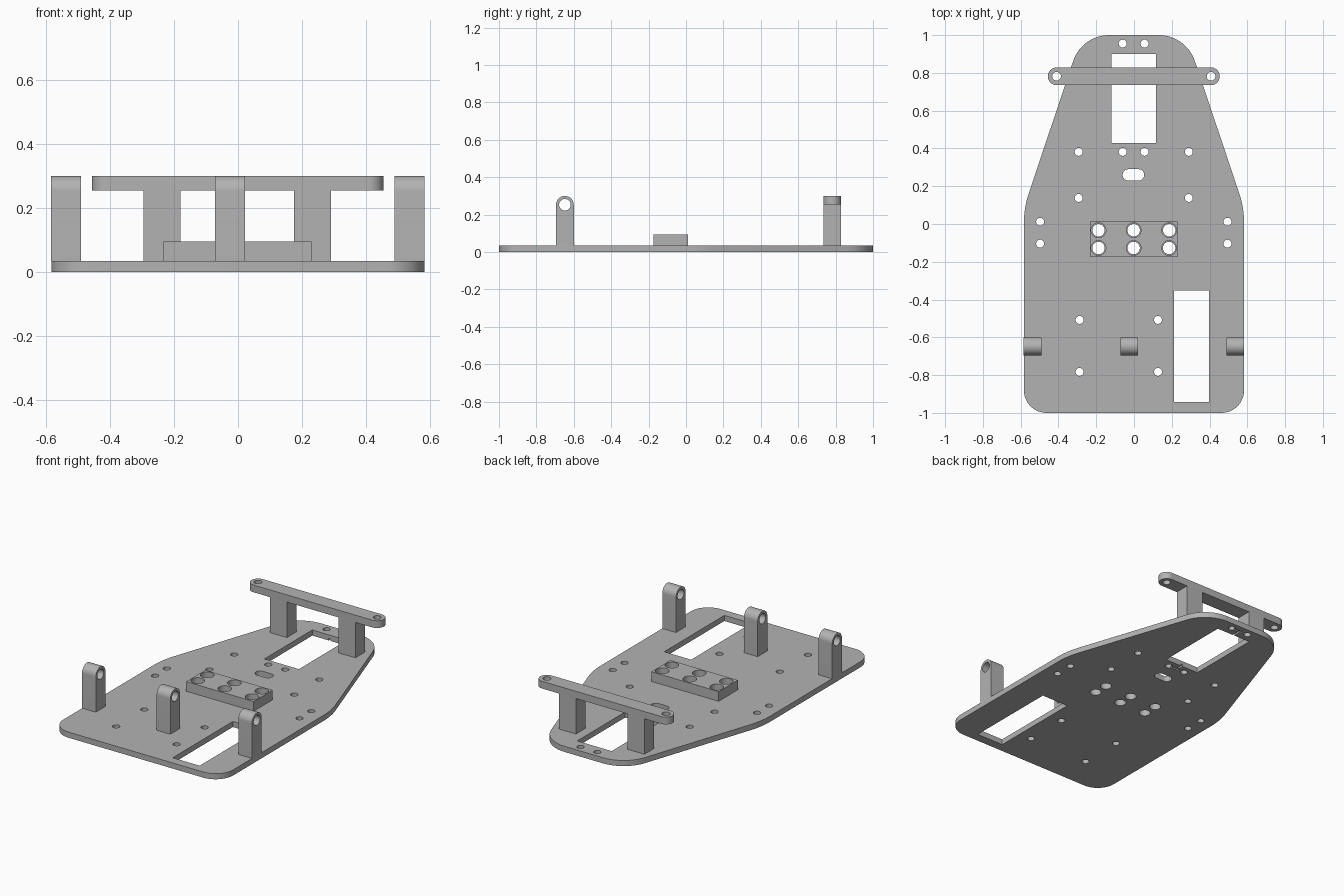
import bpy, bmesh
from math import cos, sin, pi, tan
from mathutils import Vector, Matrix

cube = bpy.data.objects.get("Cube")
if cube:
    bpy.data.objects.remove(cube)

grey = bpy.data.materials.new("plain grey plastic")
grey.use_nodes = True
colour = (0.45, 0.45, 0.45, 1)
grey.diffuse_color = colour
grey.node_tree.nodes["Principled BSDF"].inputs["Base Color"].default_value = colour


def circle(x, y, r, n=32):
    return [(x + r * cos(2 * pi * i / n), y + r * sin(2 * pi * i / n)) for i in range(n)]


def rounded(corners, steps=12):
    """Closed outline from (x, y, radius) corners, listed counter-clockwise."""
    out = []
    for i, (x, y, r) in enumerate(corners):
        p = Vector((x, y))
        a = (Vector(corners[i - 1][:2]) - p).normalized()
        b = (Vector(corners[(i + 1) % len(corners)][:2]) - p).normalized()
        if r == 0:
            out.append((x, y))
            continue
        half = a.angle(b) / 2
        centre = p + (a + b).normalized() * r / sin(half)
        start = p + a * r / tan(half) - centre
        for k in range(steps + 1):
            v = Matrix.Rotation((pi - 2 * half) * k / steps, 2) @ start
            out.append(tuple(centre + v))
    return out


def rect(x0, x1, y0, y1, r=0):
    return rounded([(x0, y0, r), (x1, y0, r), (x1, y1, r), (x0, y1, r)])


def prism(name, loops, z0, z1, turn=None):
    """Extrude an outline (first loop) with holes (other loops) from z0 to z1."""
    curve = bpy.data.curves.new(name, 'CURVE')
    curve.dimensions, curve.fill_mode = '2D', 'BOTH'
    curve.extrude = (z1 - z0) / 2
    for loop in loops:
        s = curve.splines.new('POLY')
        s.points.add(len(loop) - 1)
        for pt, (x, y) in zip(s.points, loop):
            pt.co = (x, y, 0, 1)
        s.use_cyclic_u = True
    temp = bpy.data.objects.new(name + " profile", curve)
    bpy.context.collection.objects.link(temp)
    dg = bpy.context.evaluated_depsgraph_get()
    mesh = bpy.data.meshes.new_from_object(temp.evaluated_get(dg))
    bpy.data.objects.remove(temp)
    bm = bmesh.new()
    bm.from_mesh(mesh)
    bmesh.ops.remove_doubles(bm, verts=bm.verts, dist=1e-5)
    bmesh.ops.translate(bm, verts=bm.verts, vec=(0, 0, (z0 + z1) / 2))
    if turn:
        bm.transform(turn)
    bmesh.ops.recalc_face_normals(bm, faces=bm.faces)
    bm.to_mesh(mesh)
    bm.free()
    mesh.materials.clear()
    mesh.materials.append(grey)
    ob = bpy.data.objects.new(name, mesh)
    bpy.context.collection.objects.link(ob)
    return ob


TOP = 0.035      # upper face of the base plate
BAR = 0.255      # underside of the crossbar
HIGH = 0.3       # overall height

# Base plate: tapered outline, bolt holes, cable slot and two openings
side = [(0.583, -1, 0.12), (0.583, 0.086, 0.5), (0.276, 1, 0.2)]
outline = rounded(side + [(-x, y, r) for x, y, r in reversed(side)])
bolts = [(x, y) for x in (-0.06, 0.056) for y in (0.382, 0.955)]
bolts += [(x, y) for x in (-0.293, 0.29) for y in (0.138, 0.382)]
bolts += [(x, y) for x in (-0.497, 0.495) for y in (-0.104, 0.012)]
bolts += [(x, y) for x in (-0.288, 0.127) for y in (-0.783, -0.508)]
sockets = [(x, y) for x in (-0.188, -0.002, 0.186) for y in (-0.127, -0.033)]
plate = prism("base_plate",
              [outline, rect(-0.12, 0.117, 0.43, 0.9), rect(0.212, 0.397, -0.943, -0.353),
               rect(-0.06, 0.054, 0.23, 0.29, 0.0299)]
              + [circle(x, y, 0.021) for x, y in bolts]
              + [circle(x, y, 0.033) for x, y in sockets], 0, TOP)

# Shallow wiring grooves under the plate, from each bolt pair to the opening
grooves = []
for y, edge in ((0.382, 0.44), (0.955, 0.89)):
    lo, hi = min(y, edge), max(y, edge)
    grooves += [rect(-0.055, 0.05, y - 0.006, y + 0.006), rect(-0.008, 0.004, lo, hi)]
for i, g in enumerate(grooves):
    cutter = prism("groove_cutter", [g], -0.02, 0.012)
    mod = plate.modifiers.new("groove", 'BOOLEAN')
    mod.operation, mod.solver, mod.object = 'DIFFERENCE', 'EXACT', cutter
    dg = bpy.context.evaluated_depsgraph_get()
    cut = bpy.data.meshes.new_from_object(plate.evaluated_get(dg))
    plate.modifiers.clear()
    plate.data = cut
    bpy.data.objects.remove(cutter)

# Socket block with six holes
block = prism("socket_block", [rect(-0.233, 0.23, -0.175, 0.012)]
              + [circle(x, y, 0.039) for x, y in sockets], TOP, 0.095)

# Three axle posts: round-topped profile in the YZ plane, extruded along x
to_side = Matrix(((0, 0, 1, 0), (1, 0, 0, 0), (0, 1, 0, 0), (0, 0, 0, 1)))
post = rounded([(-0.695, TOP, 0), (-0.6, TOP, 0), (-0.6, HIGH, 0.0474), (-0.695, HIGH, 0.0474)])
posts = [prism(n + "_axle_post", [post, circle(-0.6475, 0.253, 0.031)], x, x + 0.094, to_side)
         for n, x in (("right", -0.584), ("middle", -0.072), ("left", 0.489))]

# Rear crossbar on two legs
bar = prism("crossbar", [rect(-0.456, 0.454, 0.735, 0.829, 0.0469),
                         circle(-0.41, 0.782, 0.023), circle(0.408, 0.782, 0.023)], BAR, HIGH)
legs = [prism(n + "_crossbar_leg", [rect(x, x + 0.116, 0.735, 0.829)], TOP, BAR)
        for n, x in (("right", -0.295), ("left", 0.175))]

# Smooth the rounded walls, keep the edges sharp
bpy.ops.object.select_all(action='DESELECT')
for ob in [plate, block, bar] + posts + legs:
    ob.select_set(True)
bpy.context.view_layer.objects.active = plate
bpy.ops.object.shade_smooth_by_angle()
